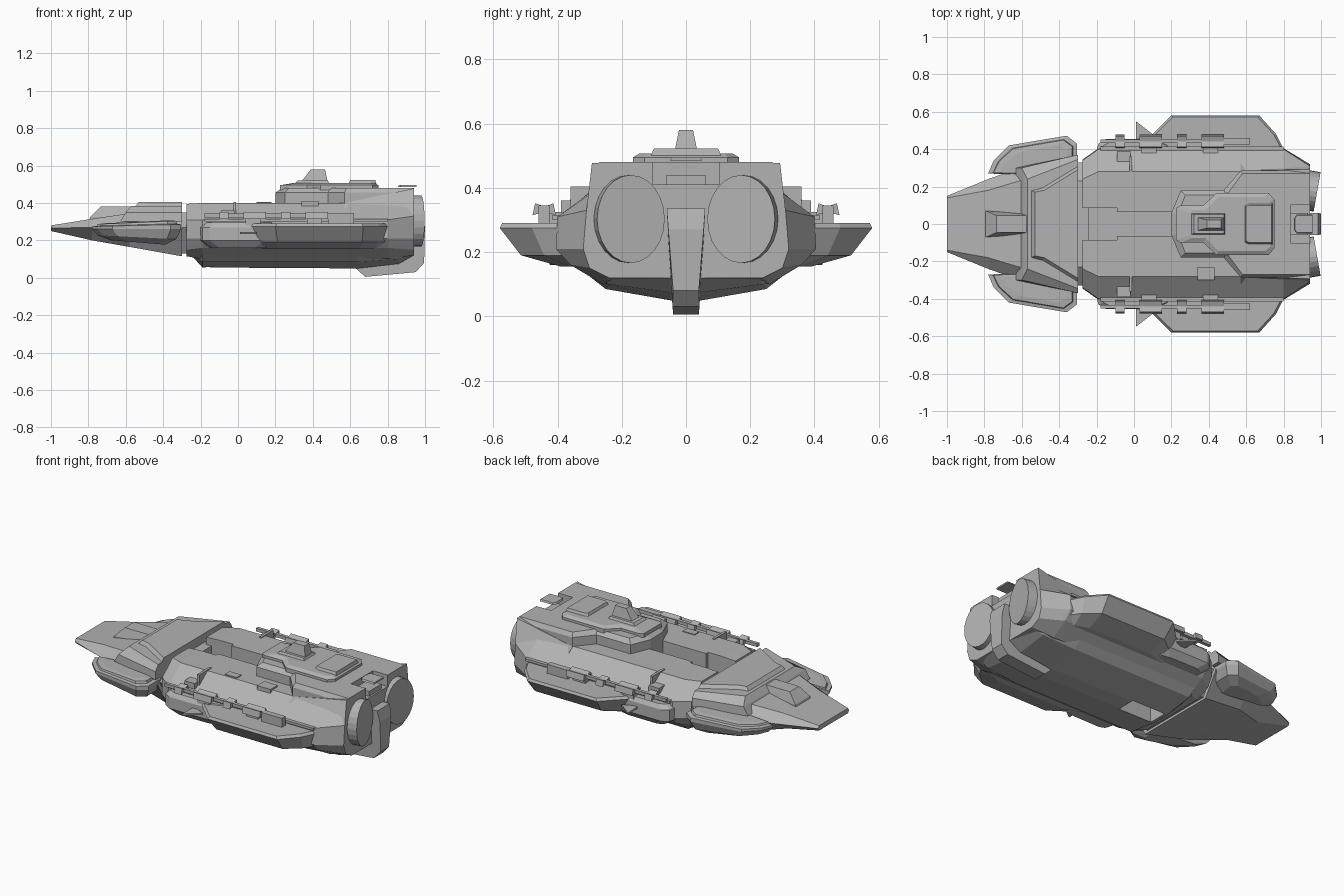
import bpy, bmesh, math
from mathutils import Matrix

if "Cube" in bpy.data.objects:
    bpy.data.objects.remove(bpy.data.objects["Cube"])

grey = bpy.data.materials.new("hull_grey")
grey.use_nodes = True
grey.diffuse_color = (0.45, 0.45, 0.45, 1)
grey.node_tree.nodes["Principled BSDF"].inputs["Base Color"].default_value = (0.45, 0.45, 0.45, 1)


def finish(name, bm, mirror=False):
    bmesh.ops.recalc_face_normals(bm, faces=bm.faces)
    mesh = bpy.data.meshes.new(name)
    bm.to_mesh(mesh)
    bm.free()
    mesh.materials.append(grey)
    ob = bpy.data.objects.new(name, mesh)
    bpy.context.collection.objects.link(ob)
    if mirror:
        m = ob.modifiers.new("mirror", "MIRROR")
        m.use_axis = (False, True, False)
    return ob


def loft(name, rings, mirror=False, shape=None):
    """Skin equal-length rings of 3D points and cap both ends."""
    bm = bmesh.new()
    loops = [[bm.verts.new(shape(p) if shape else p) for p in r] for r in rings]
    n = len(loops[0])
    for a, b in zip(loops, loops[1:]):
        for i in range(n):
            j = (i + 1) % n
            bm.faces.new((a[i], a[j], b[j], b[i]))
    bm.faces.new(loops[0])
    bm.faces.new(loops[-1])
    return finish(name, bm, mirror)


def section(x, half):
    """Symmetric cross-section at x from (y, z) points, top to bottom."""
    return [(x, y, z) for y, z in half] + [(x, -y, z) for y, z in reversed(half)]


def plan(z, half):
    """Symmetric plan outline at z from (x, y) points, front to back."""
    return [(x, y, z) for x, y in half] + [(x, -y, z) for x, y in reversed(half)]


def level(z, pts):
    return [(x, y, z) for x, y in pts]


def inset(pts, d, cx, cy):
    """Pull outline points toward a centre by a distance."""
    out = []
    for x, y in pts:
        r = math.hypot(x - cx, y - cy)
        out.append((x + (cx - x) * d / r, y + (cy - y) * d / r))
    return out


def box(name, x, y, z, mirror=False):
    return loft(name, [[(i, y[0], z[0]), (i, y[1], z[0]), (i, y[1], z[1]), (i, y[0], z[1])]
                       for i in x], mirror)


def cut(target, name, x, y, z):
    cutter = box(name, x, y, z)
    cutter.hide_render = True
    cutter.hide_viewport = True
    cutter.display_type = "WIRE"
    m = target.modifiers.new(name, "BOOLEAN")
    m.operation = "DIFFERENCE"
    m.object = cutter


# Nose hull
loft("nose_hull", [
    section(-1.0, [(.14, .28), (.15, .265), (.14, .25)]),
    section(-.78, [(.18, .315), (.24, .27), (.13, .20)]),
    section(-.58, [(.24, .345), (.31, .27), (.22, .165)]),
    section(-.30, [(.27, .36), (.35, .26), (.26, .115)])])

# Stepped shoulder block behind the nose
loft("shoulder_block", [plan(.30, [(-.63, .30), (-.30, .37)]),
                        plan(.35, [(-.60, .30), (-.30, .37)]),
                        plan(.385, [(-.57, .24), (-.30, .345)])])
loft("shoulder_cap", [plan(.36, [(-.57, .19), (-.50, .21), (-.30, .33)]),
                      plan(.405, [(-.53, .17), (-.48, .18), (-.30, .29)])])
loft("canopy", [plan(.29, [(-.80, .07), (-.55, .055)]),
                plan(.325, [(-.79, .07), (-.55, .055)]),
                plan(.38, [(-.735, .045), (-.55, .045)])])

# Cheek pods beside the nose, thinner toward the front
pod = [(-.78, .27), (-.75, .34), (-.67, .42), (-.36, .472), (-.305, .43), (-.305, .25)]


def taper(p):
    return (p[0], p[1], .26 + (p[2] - .26) * (.55 + .9 * (p[0] + .8)))


def pod_in(d):
    return inset(pod, d, -.50, .30)


loft("cheek_pods", [level(.17, pod_in(.10)), level(.205, pod_in(.03)), level(.26, pod),
                    level(.285, pod), level(.29, pod_in(.025)), level(.305, pod_in(.03)),
                    level(.31, pod_in(.065))], True, taper)

# Neck joint
loft("neck", [section(x, [(.23, .35), (.33, .27), (.24, .13)]) for x in (-.32, -.24)])

# Main hull with open trough and belly bay
full = [(.28, .40), (.40, .31), (.405, .21), (.36, .16), (.26, .10)]
hull = loft("main_hull", [
    section(-.275, [(.24, .395), (.34, .31), (.345, .21), (.31, .15), (.22, .115)]),
    section(-.19, full), section(.80, full),
    section(.94, [(.27, .40), (.31, .33), (.32, .21), (.30, .15), (.24, .12)])])
cut(hull, "trough_cutter", (-.4, .23), (-.065, .065), (.29, .6))
cut(hull, "trough_mouth_cutter", (-.4, -.09), (-.085, .085), (.29, .6))

# Belly plate
belly = loft("belly_plate", [
    section(-.24, [(.24, .15), (.23, .125), (.05, .11)]),
    section(-.19, [(.32, .14), (.25, .085), (.05, .055)]),
    section(.64, [(.32, .14), (.25, .085), (.05, .05)]),
    section(.86, [(.30, .15), (.24, .10), (.05, .075)]),
    section(.94, [(.26, .16), (.22, .13), (.05, .12)])])
for ob in (hull, belly):
    cut(ob, "bay_cutter", (-.17, .06), (-.06, .06), (0, .24))

# Side sponsons
wing = [(.06, .38), (.06, .44), (.20, .58), (.67, .58), (.76, .48), (.81, .38)]
loft("wing_sponsons", [level(.155, [(x * .94 + .02, .33 + (y - .38) * .3) for x, y in wing]),
                       level(.19, [(x * .96 + .02, .37 + (y - .38) * .72) for x, y in wing]),
                       level(.275, wing),
                       level(.29, inset(wing, .012, .42, .38))], True)
side = [(-.21, .36), (-.19, .43), (-.15, .455), (.14, .455), (.20, .43), (.22, .36)]
loft("forward_sponsons", [level(.16, inset(side, .06, 0, .36)), level(.20, side),
                          level(.27, side), level(.295, inset(side, .03, 0, .36))], True)
spike = [(.01, .44), (.01, .55), (.10, .48)]
loft("side_spikes", [level(.235, spike), level(.245, spike)], True)
box("side_rails", (-.18, .80), (.37, .415), (.30, .315), True)

# Rear upper deck
deck = [(.20, .06), (.25, .18), (.48, .18), (.57, .285), (.94, .285)]
aft = loft("aft_deck", [plan(.33, deck), plan(.455, deck),
                        plan(.48, [(.235, .055), (.275, .155), (.495, .155), (.58, .27), (.94, .27)])])
cut(aft, "notch_cutter", (.84, 1.1), (-.105, .105), (.41, .6))
loft("aft_shoulders", [[(.57, .27, .33), (.57, .27, .40), (.57, .285, .40), (.57, .38, .32)],
                       [(.94, .2, .2), (.94, .2, .478), (.94, .293, .478), (.94, .31, .33)]], True)
box("notch_block", (.84, .93), (-.06, .06), (.40, .44))
loft("notch_plate", [plan(.485, [(.855, .03), (.87, .05), (.955, .05)]),
                     plan(.495, [(.86, .03), (.87, .045), (.955, .045)])])

# Bridge, lookout and hatch
bridge = [(.225, .085), (.25, .10), (.37, .10), (.44, .165), (.72, .165), (.75, .13)]
loft("bridge", [plan(.47, bridge), plan(.495, bridge),
                plan(.507, [(.30, .06), (.31, .075), (.385, .075), (.45, .145), (.70, .145), (.73, .12)])])
loft("lookout_base", [plan(.50, [(.30, .06), (.49, .06)]), plan(.52, [(.32, .05), (.48, .05)])])
loft("lookout", [plan(.51, [(.335, .036), (.48, .036)]), plan(.58, [(.39, .022), (.465, .022)])])
loft("bridge_hatch", [plan(.50, [(.59, .10), (.61, .11), (.74, .11)]),
                      plan(.522, [(.60, .09), (.615, .10), (.735, .10)])])

# Engine discs, angled inward
bm = bmesh.new()
bmesh.ops.create_cone(bm, cap_ends=True, segments=24, radius1=.137, radius2=.137, depth=.12,
                      matrix=Matrix.Translation((.92, .182, .303)) @ Matrix.Rotation(math.radians(-10), 4, "Z")
                      @ Matrix.Diagonal((1, .78, 1, 1)) @ Matrix.Rotation(math.pi / 2, 4, "Y"))
finish("engines", bm, True)

# Tail keel
keel = [(.90, .335, .06), (.985, .335, .06), (1.0, .27, .055), (.995, .08, .04), (.95, .03, .042),
        (.68, .005, .04), (.63, .05, .04), (.63, .15, .045), (.90, .15, .05)]
loft("tail_keel", [[(x, s * w, z) for x, z, w in keel] for s in (-1, 1)])

# Side guns: barrels, blocks and feet
for x in (-.10, .23):
    box("gun_barrel", (x - .08, x + .26), (.432, .452), (.323, .343), True)
    for a, b in ((x, x + .05), (x + .13, x + .25)):
        loft("gun_block", [[(i, .405, .315), (i, .44, .325), (i, .478, .315), (i, .47, .352),
                            (i, .44, .342), (i, .413, .352)] for i in (a, b)], True)
    box("gun_foot", (x + .14, x + .22), (.38, .45), (.28, .325), True)
box("gun_tail", (.48, .62), (.425, .46), (.28, .345), True)

# Hull fittings
box("side_hatches", (-.09, -.02), (.33, .39), (.325, .36), True)
box("deck_hatch", (.10, .18), (-.27, -.225), (.39, .405))
box("vent_hatch", (.34, .43), (-.30, -.23), (.38, .41))
box("hull_seams", (-.025, -.01), (.24, .36), (.33, .405), True)
